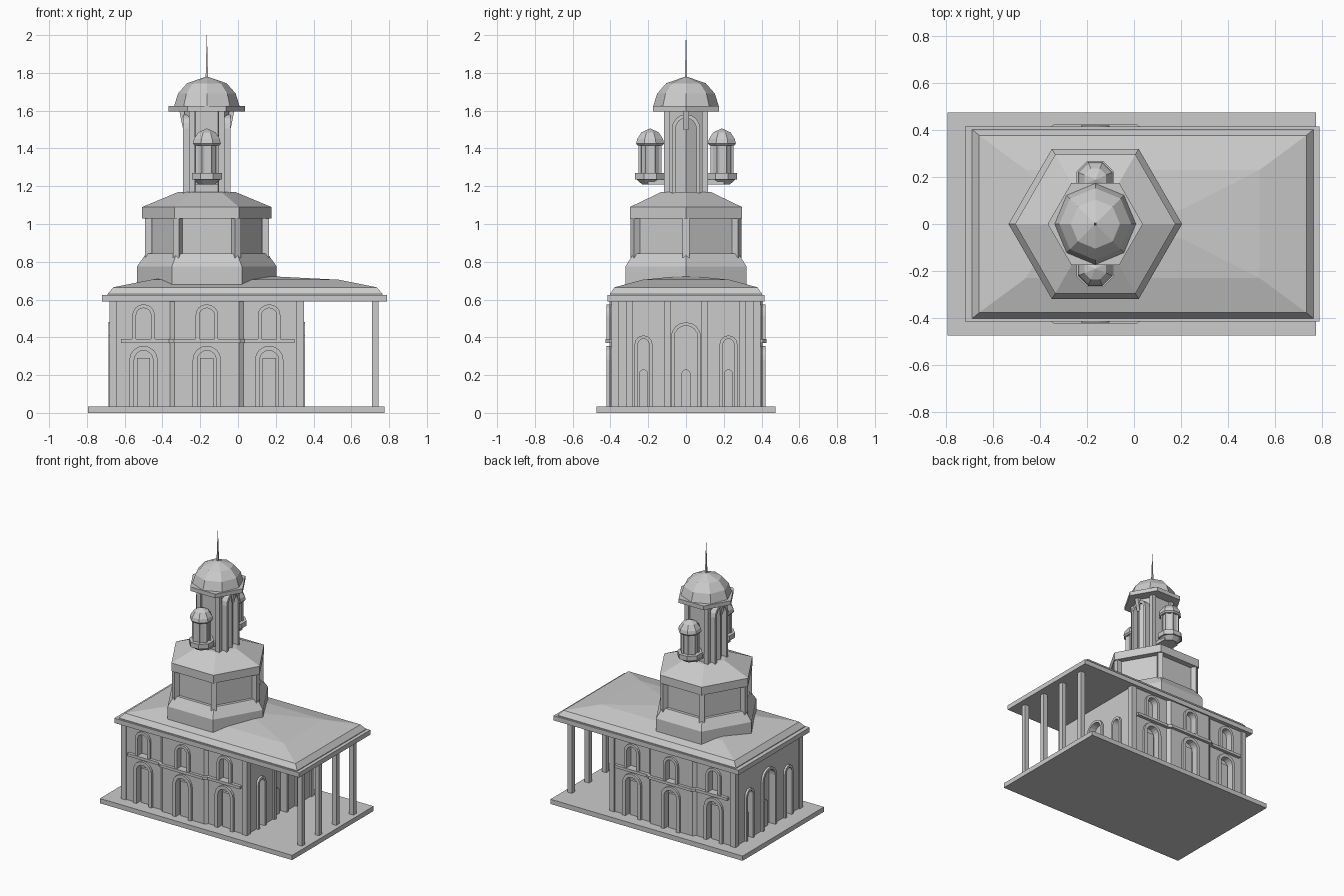
import bpy, bmesh, math
from mathutils import Vector as V

if "Cube" in bpy.data.objects:
    bpy.data.objects.remove(bpy.data.objects["Cube"])

TX = -0.165  # tower axis


def loft(name, rings):
    """Skin a list of equal-length point rings and cap both ends."""
    bm = bmesh.new()
    vs = [[bm.verts.new(p) for p in r] for r in rings]
    n = len(rings[0])
    for a, b in zip(vs, vs[1:]):
        for i in range(n):
            j = (i + 1) % n
            bm.faces.new((a[i], a[j], b[j], b[i]))
    bm.faces.new(vs[0])
    bm.faces.new(vs[-1])
    bmesh.ops.recalc_face_normals(bm, faces=bm.faces)
    me = bpy.data.meshes.new(name)
    bm.to_mesh(me)
    bm.free()
    ob = bpy.data.objects.new(name, me)
    bpy.context.collection.objects.link(ob)
    return ob


def prism(name, pts, z0, z1):
    return loft(name, [[V((x, y, z)) for x, y in pts] for z in (z0, z1)])


def box(name, x0, x1, y0, y1, z0, z1):
    return prism(name, [(x0, y0), (x1, y0), (x1, y1), (x0, y1)], z0, z1)


def turned(name, n, profile, cx=TX, cy=0.0, rot=0.0):
    """Faceted solid from (radius, z) pairs."""
    return loft(name, [[V((cx + r * math.cos(rot + math.tau * i / n),
                           cy + r * math.sin(rot + math.tau * i / n), z))
                        for i in range(n)] for r, z in profile])


def arch(hw, z0, top, n=8):
    pts = [(-hw, z0)]
    for i in range(n + 1):
        a = math.pi * (1 - i / n)
        pts.append((hw * math.cos(a), top - hw + hw * math.sin(a)))
    return pts + [(hw, z0)]


def on_wall(name, pts, origin, u, nrm, d0, d1):
    """Extrude a (u, z) outline along the wall normal."""
    o, u, nrm = V(origin), V(u), V(nrm)
    return loft(name, [[o + u * p + V((0, 0, z)) + nrm * d for p, z in pts]
                       for d in (d0, d1)])


def cut(target, cutter):
    m = target.modifiers.new("recess", 'BOOLEAN')
    m.operation, m.object, m.solver = 'DIFFERENCE', cutter, 'EXACT'
    cutter.hide_render = True
    cutter.hide_viewport = True
    cutter.display_type = 'WIRE'


# Plinth
box("plinth", -0.795, 0.775, -0.475, 0.475, 0, 0.035)

# Main hall with a shallow centre bay on both long sides
side = [(-0.67, 0.385), (-0.36, 0.385), (-0.335, 0.405),
        (0.005, 0.405), (0.03, 0.385), (0.34, 0.385)]
hall = prism("hall", side + [(x, -y) for x, y in reversed(side)], 0.03, 0.6)
for x in (-0.66, 0.33):
    for s in (-1, 1):
        box("corner_pilaster", x - 0.02, x + 0.02, s * 0.375 - 0.02,
            s * 0.375 + 0.02, 0.035, 0.595)


def window(origin, u, nrm, hw, z0, top, rim, panel_hw, panel_top, round_panel):
    outer = arch(hw, z0, top)
    inner = arch(hw - rim, z0, top - rim)
    on_wall("window_surround", outer + inner[::-1], origin, u, nrm, -0.01, 0.016)
    cut(hall, on_wall("window_cutter", inner, origin, u, nrm, -0.035, 0.03))
    if panel_hw:
        p = arch(panel_hw, z0, panel_top) if round_panel else [
            (-panel_hw, z0), (-panel_hw, panel_top), (panel_hw, panel_top), (panel_hw, z0)]
        on_wall("door_panel", p, origin, u, nrm, -0.045, -0.018)


# Long-side windows and string course
for s in (-1, 1):
    for x, y in ((-0.5, 0.385), (TX, 0.405), (0.165, 0.385)):
        args = ((x, s * y, 0), (1, 0, 0), (0, s, 0))
        window(*args, 0.075, 0.035, 0.355, 0.025, 0.035, 0.29, False)
        window(*args, 0.06, 0.39, 0.575, 0.02, 0, 0, False)
    course = [(-0.62, 0.37), (-0.62, 0.408), (-0.365, 0.408), (-0.34, 0.426),
              (0.01, 0.426), (0.035, 0.408), (0.30, 0.408), (0.30, 0.37)]
    prism("string_course", [(x, s * y) for x, y in course], 0.37, 0.39)

# End-wall arches
for x, s in ((-0.67, -1), (0.34, 1)):
    for y, hw, top in ((-0.225, 0.047, 0.41), (0, 0.08, 0.48), (0.225, 0.047, 0.41)):
        window((x, y, 0), (0, 1, 0), (s, 0, 0), hw, 0.035, top,
               0.018, 0.024, 0.23, True)

# Porch columns
for y in (-0.3, -0.1, 0.1, 0.3):
    box("porch_column", 0.71, 0.745, y - 0.0175, y + 0.0175, 0.03, 0.6)

# Eaves and hipped roof
box("eaves", -0.72, 0.79, -0.415, 0.415, 0.59, 0.625)
hips = [(-0.69, 0.765, 0.403, 0.62), (-0.69, 0.765, 0.403, 0.63),
        (-0.66, 0.735, 0.378, 0.665), (-0.46, 0.535, 0.23, 0.705),
        (-0.36, 0.2, 0.06, 0.722)]
loft("roof", [[V((a, -y, z)), V((b, -y, z)), V((b, y, z)), V((a, y, z))]
              for a, b, y, z in hips])

# Hexagonal tower stage
turned("tower_base", 6, [(0.37, 0.66), (0.37, 0.775), (0.32, 0.845)])
turned("tower_drum", 6, [(0.295, 0.8), (0.295, 1.05)])
for i in range(6):
    a = math.tau * i / 6
    turned("drum_post", 4, [(0.026, 0.82), (0.026, 1.04)],
           TX + 0.31 * math.cos(a), 0.31 * math.sin(a), a + math.pi / 4)
turned("tower_roof", 6, [(0.342, 1.03), (0.342, 1.09), (0.15, 1.17)])

# Belfry shaft with corner posts and arched end niches
turned("shaft", 6, [(0.118, 1.1), (0.118, 1.6)])
for sx in (-1, 1):
    for sy in (-1, 1):
        x, y = TX + sx * 0.078, sy * 0.1
        box("shaft_post", x - 0.016, x + 0.016, y - 0.016, y + 0.016, 1.12, 1.6)
    outer, inner = arch(0.075, 1.12, 1.58), arch(0.055, 1.12, 1.56)
    on_wall("shaft_arch", outer + inner[::-1], (TX, 0, 0), (0, 1, 0),
            (sx, 0, 0), 0.05, 0.126)
    loft("arch_hood", [[V((TX + sx * r, y, z)) for r, z in
                        ((0.05, 1.6), (0.145, 1.6), (0.138, 1.56), (0.125, 1.5), (0.118, 1.6))]
                       for y in (-0.015, 0.015)])

# Cornice, dome and spire
turned("cornice", 6, [(0.203, 1.595), (0.203, 1.625)])
turned("dome", 8, [(0.173, 1.61), (0.173, 1.625), (0.153, 1.69),
                   (0.105, 1.745), (0.004, 1.78)])
turned("spire", 4, [(0.009, 1.77), (0.001, 2.0)], rot=math.pi / 4)

# Side turrets carried on corbels
for s in (-1, 1):
    cy, r8 = s * 0.19, math.pi / 8
    turned("turret_balcony", 8, [(0.045, 1.208), (0.075, 1.235), (0.086, 1.235),
                                 (0.086, 1.27)], cy=cy, rot=r8)
    box("turret_corbel", TX - 0.06, TX + 0.06, *sorted((s * 0.09, s * 0.2)), 1.208, 1.235)
    turned("turret_body", 8, [(0.056, 1.26), (0.056, 1.43)], cy=cy, rot=r8)
    for i in range(8):
        a = r8 + math.tau * i / 8
        turned("turret_post", 4, [(0.01, 1.265), (0.01, 1.43)],
               TX + 0.056 * math.cos(a), cy + 0.056 * math.sin(a), a)
    turned("turret_roof", 8, [(0.07, 1.415), (0.08, 1.425), (0.074, 1.45),
                              (0.05, 1.485), (0.003, 1.505)], cy=cy, rot=r8)
